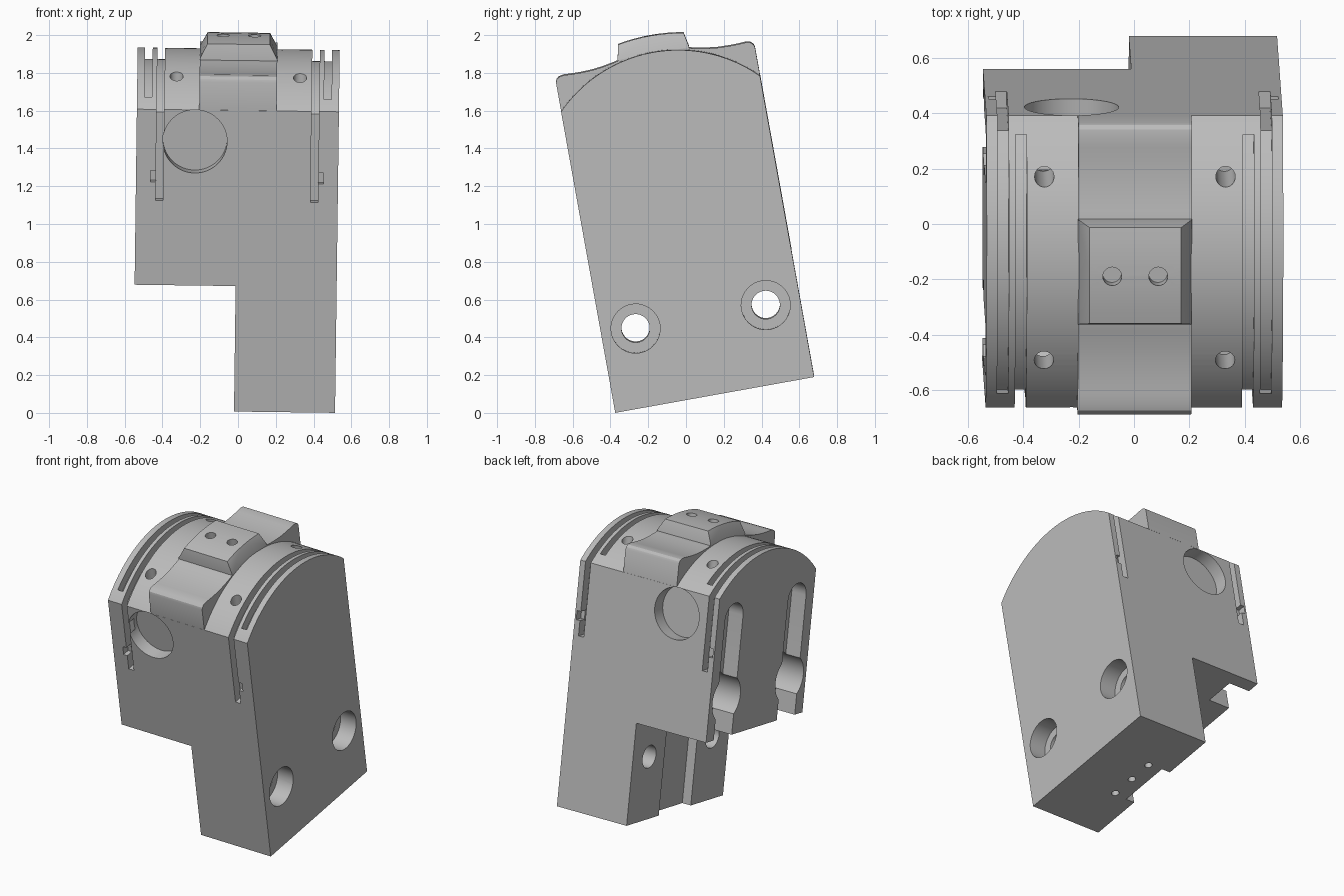
import bpy, bmesh, math
from mathutils import Matrix, Vector

if "Cube" in bpy.data.objects:
    bpy.data.objects.remove(bpy.data.objects["Cube"], do_unlink=True)

grey = bpy.data.materials.new("machined_grey")
grey.use_nodes = True
grey.diffuse_color = (0.5, 0.5, 0.5, 1)
grey.node_tree.nodes["Principled BSDF"].inputs["Base Color"].default_value = (0.5, 0.5, 0.5, 1)

W, D = 0.535, 0.535             # half width and half depth
SHOULDER, STEP = 1.62, 0.675    # where the dome starts, where the leg starts
CROWN, R = 1.091, 0.752         # dome centre height and radius


def make(name, bm):
    bmesh.ops.recalc_face_normals(bm, faces=bm.faces)
    mesh = bpy.data.meshes.new(name)
    bm.to_mesh(mesh)
    bm.free()
    mesh.materials.append(grey)
    ob = bpy.data.objects.new(name, mesh)
    bpy.context.collection.objects.link(ob)
    return ob


def prism(name, profile, x0, x1):
    """Extrude a (y, z) profile from x0 to x1."""
    bm = bmesh.new()
    face = bm.faces.new([bm.verts.new((x0, y, z)) for y, z in profile])
    out = bmesh.ops.extrude_face_region(bm, geom=[face])
    moved = [v for v in out["geom"] if isinstance(v, bmesh.types.BMVert)]
    bmesh.ops.translate(bm, vec=(x1 - x0, 0, 0), verts=moved)
    return make(name, bm)


def box(name, x0, x1, y0, y1, z0, z1):
    return prism(name, [(y0, z0), (y1, z0), (y1, z1), (y0, z1)], x0, x1)


def rod(name, start, end, radius, sides=40):
    a, b = Vector(start), Vector(end)
    bm = bmesh.new()
    turn = (b - a).to_track_quat("Z", "Y").to_matrix().to_4x4()
    bmesh.ops.create_cone(bm, cap_ends=True, segments=sides, radius1=radius, radius2=radius,
                          depth=(b - a).length, matrix=Matrix.Translation((a + b) / 2) @ turn)
    return make(name, bm)


def arc(radius, half, steps=48):
    """Points on the dome circle from y = -half to y = +half."""
    t = math.asin(half / radius)
    return [(radius * math.sin(a), CROWN + radius * math.cos(a))
            for a in (-t + 2 * t * i / steps for i in range(steps + 1))]


def cut(target, cutters):
    for c in cutters:
        mod = target.modifiers.new("cut", "BOOLEAN")
        mod.operation, mod.solver, mod.object = "DIFFERENCE", "EXACT", c
        bpy.context.view_layer.objects.active = target
        bpy.ops.object.modifier_apply(modifier=mod.name)
        bpy.data.objects.remove(c, do_unlink=True)


# Domed body, cut away under one side to leave the leg
body = prism("body", [(D, 0), (-D, 0)] + arc(R, D), -W, W)
cutters = [box("step_cut", -1, 0, -1, 1, -1, STEP),
           box("leg_channel", -0.1, 0.065, -0.178, 0.178, -1, STEP)]

# Counterbored bolt holes, keyhole slots and dome holes at the four corners
for y in (-0.35, 0.35):
    cutters += [rod("bolt_hole", (-0.1, y, 0.42), (1, y, 0.42), 0.075),
                rod("counterbore", (W - 0.12, y, 0.42), (1, y, 0.42), 0.13)]
    top = [(y + 0.1 * math.cos(a), 1.46 + 0.1 * math.sin(a))
           for a in (math.pi * i / 16 for i in range(17))]
    cutters += [prism("slot", top + [(y - 0.1, 0.95), (y + 0.1, 0.95)], -1, 0.11 - W),
                rod("slot_pocket", (-1, y, 0.93), (0.24 - W, y, 0.93), 0.155),
                box("slot_mouth", -1, 0.16 - W, y - 0.1, y + 0.1, 0.6, 0.9),
                rod("slot_hole", (-1, y, 1.45), (0.25 - W, y, 1.45), 0.045)]
    for x in (-0.327, 0.327):
        cutters.append(rod("dome_hole", (x, y * 0.96, 1.46), (x, y * 0.96, 2), 0.035, 24))

# Shallow round recesses in front and back
for s in (-1, 1):
    cutters.append(rod("round_recess", (-0.225, s * (D - 0.09), 1.45),
                       (-0.225, s, 1.45), 0.17, 56))

# Holes in the foot
for y in (-0.165, 0, 0.165):
    cutters.append(rod("foot_hole", (0.165, y, -0.1), (0.165, y, 0.15), 0.024, 20))

# Wire grooves over the dome: inner pair run down the front, outer pair down the back
inner = D - 0.06
for x, s in ((0.41, -1), (0.475, 1)):
    path = [(s * y, z) for y, z in arc(R - 0.06, inner)]
    profile = path + [(s * inner, 1.13), (s * 0.8, 1.13), (s * 0.8, 2.2), (-s * inner, 2.2)]
    for m in (-1, 1):
        cutters.append(prism("groove", profile, m * x - 0.02, m * x + 0.02))
        nub = sorted((m * x, m * (x + 0.048)))
        span = sorted((s * (D - 0.05), s))
        cutters.append(box("groove_pocket", *nub, *span, 1.23, 1.29))
cut(body, cutters)

# Saddle band across the dome
half = [(-D, 1.62), (-D, 1.77), (-0.53, 1.785), (-0.515, 1.798), (-0.49, 1.803), (-0.45, 1.801),
        (-0.4, 1.8), (-0.34, 1.802), (-0.28, 1.809), (-0.22, 1.82), (-0.17, 1.832)]
saddle = prism("saddle_band", half + [(-y, z) for y, z in reversed(half)], -0.205, 0.205)

# Bevelled pad on the saddle
bm = bmesh.new()
for x in (-1, 1):
    for y in (-1, 1):
        bm.verts.new((x * 0.205, y * 0.192, 1.78))
        bm.verts.new((x * 0.205, y * 0.192, 1.835))
    for i in range(-4, 5):
        bm.verts.new((x * 0.165, i * 0.044, 1.927 - 0.016 * (i / 4) ** 2))
bmesh.ops.convex_hull(bm, input=bm.verts)
pad = make("top_pad", bm)
cut(pad, [rod("pad_hole", (x, 0, 1.86), (x, 0, 2), 0.034, 24) for x in (-0.083, 0.083)])

# Lean the whole assembly and set it on the ground
pose = (Matrix.Translation((-0.02, 0.152, 0.102)) @ Matrix.Rotation(0.013, 4, "Y")
        @ Matrix.Rotation(math.radians(10.2), 4, "X"))
for ob in (body, saddle, pad):
    ob.matrix_world = pose
    bpy.ops.object.select_all(action="DESELECT")
    ob.select_set(True)
    bpy.context.view_layer.objects.active = ob
    bpy.ops.object.shade_smooth_by_angle(angle=math.radians(25))
